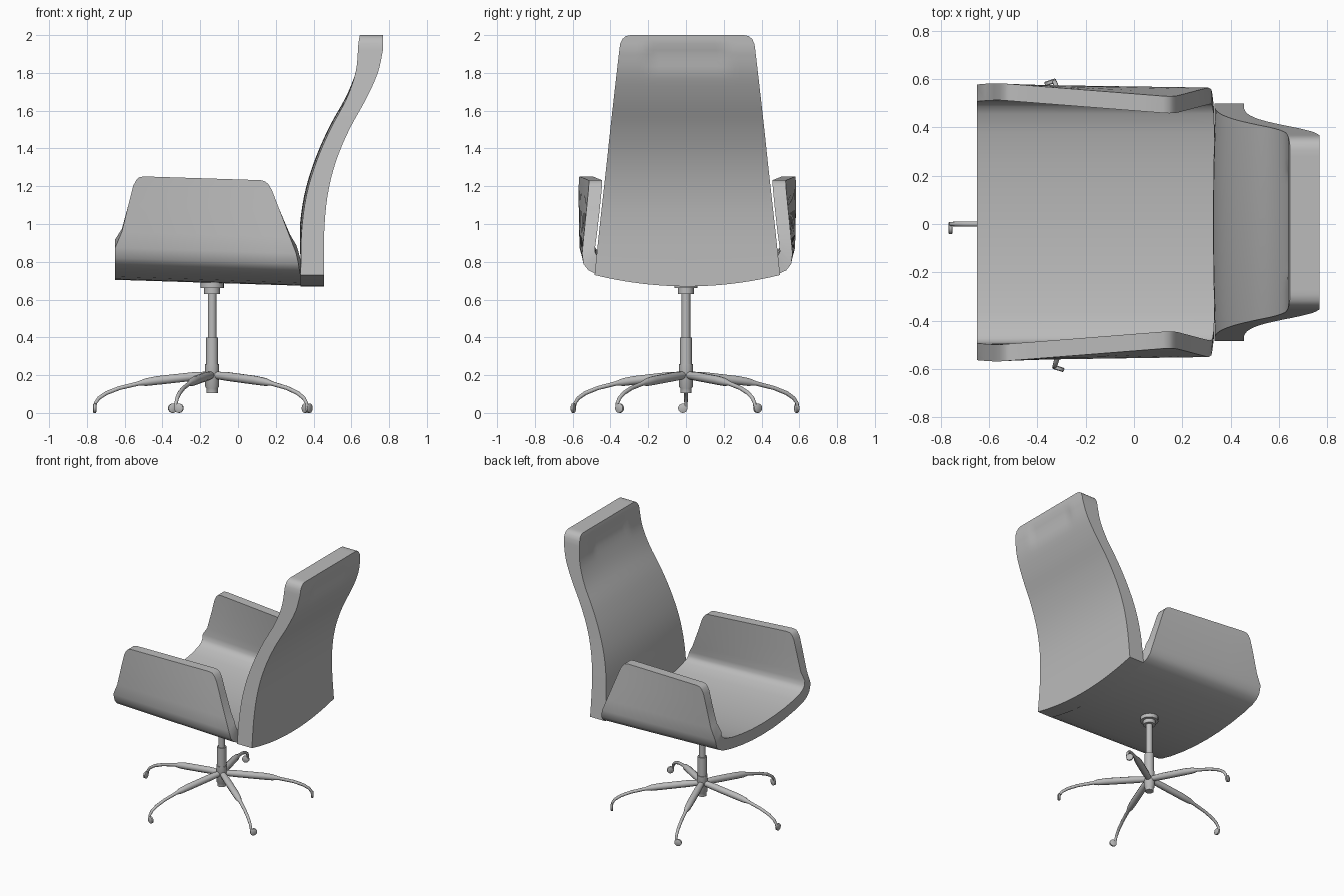
import bpy, math
from mathutils import Vector

cube = bpy.data.objects.get("Cube")
if cube:
    bpy.data.objects.remove(cube, do_unlink=True)

grey = bpy.data.materials.new("plain_grey")
grey.use_nodes = True
grey.diffuse_color = (0.5, 0.5, 0.5, 1)
grey.node_tree.nodes["Principled BSDF"].inputs["Base Color"].default_value = (0.5, 0.5, 0.5, 1)

BASE = Vector((-0.137, 0, 0))
CHAIR_Y = 0.007


def loft(name, rings, angle=35):
    """Skin a list of closed rings and cap both ends."""
    n = len(rings[0])
    verts = [p for ring in rings for p in ring]
    faces = [(i * n + j, i * n + (j + 1) % n, (i + 1) * n + (j + 1) % n, (i + 1) * n + j)
             for i in range(len(rings) - 1) for j in range(n)]
    # caps are strips of quads between the two halves of the ring
    for start in (0, (len(rings) - 1) * n):
        faces += [(start + j, start + j + 1, start + n - 2 - j, start + n - 1 - j)
                  for j in range(n // 2 - 1)]
    mesh = bpy.data.meshes.new(name)
    mesh.from_pydata(verts, [], faces)
    mesh.materials.append(grey)
    obj = bpy.data.objects.new(name, mesh)
    bpy.context.collection.objects.link(obj)
    bpy.ops.object.select_all(action='DESELECT')
    obj.select_set(True)
    bpy.context.view_layer.objects.active = obj
    bpy.ops.object.mode_set(mode='EDIT')
    bpy.ops.mesh.select_all(action='SELECT')
    bpy.ops.mesh.normals_make_consistent(inside=False)
    bpy.ops.object.mode_set(mode='OBJECT')
    bpy.ops.object.shade_smooth_by_angle(angle=math.radians(angle))
    return obj


def smooth_rows(rows, steps):
    """Catmull-Rom interpolation through rows of numbers."""
    out = []
    for i in range(len(rows) - 1):
        a, b, c, d = (Vector(rows[max(0, min(len(rows) - 1, i + k))]) for k in (-1, 0, 1, 2))
        for s in range(steps):
            t = s / steps
            out.append(b + (c - a) * t / 2 + (a * 2 - b * 5 + c * 4 - d) * t * t / 2
                       + (b * 3 - a - c * 3 + d) * t ** 3 / 2)
    return out + [Vector(rows[-1])]


# Seat shell with arms: outer y, outer height, inner y, inner height, front x, back x
half = [
    (0.00, 0.000, 0.00, 0.085, -0.65, 0.33),
    (0.13, 0.004, 0.13, 0.089, -0.65, 0.33),
    (0.26, 0.017, 0.25, 0.100, -0.65, 0.33),
    (0.39, 0.038, 0.37, 0.119, -0.65, 0.33),
    (0.48, 0.060, 0.45, 0.142, -0.65, 0.33),
    (0.525, 0.082, 0.48, 0.160, -0.65, 0.325),
    (0.555, 0.115, 0.495, 0.180, -0.65, 0.32),
    (0.57, 0.170, 0.50, 0.215, -0.65, 0.308),
    (0.573, 0.255, 0.503, 0.270, -0.615, 0.275),
    (0.575, 0.400, 0.505, 0.400, -0.58, 0.219),
    (0.575, 0.500, 0.505, 0.500, -0.555, 0.18),
    (0.575, 0.530, 0.505, 0.530, -0.54, 0.162),
    (0.575, 0.546, 0.505, 0.546, -0.525, 0.145),
    (0.575, 0.552, 0.505, 0.552, -0.50, 0.12),
]
section = [(-1, r) for r in reversed(half[1:])] + [(1, r) for r in half]


def shell_point(side, row, s, inner):
    x = row[4] + (row[5] - row[4]) * s
    y, h = (row[2], row[3]) if inner else (row[0], row[1])
    lean = 0.055 * max(0, row[1] - 0.08) / 0.47 * max(0, (x + 0.55) / 0.7)
    return (x, CHAIR_Y + side * (y - lean), 0.684 - 0.032 * x + h)


STEPS = 8
loft("seat_shell", [[shell_point(a, r, i / STEPS, False) for a, r in section]
                    + [shell_point(a, r, i / STEPS, True) for a, r in reversed(section)]
                    for i in range(STEPS + 1)])

# Backrest: height, front x, rear x, half width
spine = smooth_rows([
    (0.73, 0.332, 0.455, 0.491),
    (0.95, 0.336, 0.456, 0.468),
    (1.15, 0.362, 0.474, 0.446),
    (1.33, 0.415, 0.518, 0.426),
    (1.50, 0.488, 0.589, 0.408),
    (1.66, 0.573, 0.677, 0.390),
    (1.80, 0.622, 0.740, 0.374),
    (1.92, 0.635, 0.767, 0.360),
], 4) + [(1.955, 0.637, 0.768, 0.355), (1.98, 0.641, 0.768, 0.343),
         (1.995, 0.644, 0.768, 0.325), (2.0, 0.645, 0.768, 0.30)]
columns = [k / 12 for k in range(-12, 13)]


def back_ring(z, front, rear, width):
    near, far = [], []
    for u in columns:
        dip = 0.06 * (1 - u * u) * max(0, 1 - (z - 0.73) / 0.15)
        bulge = 0.012 * (1 - u * u) * max(0, min(1, (z - 0.8) / 0.2, (1.8 - z) / 0.2))
        # shallow headrest panel
        panel = 0.01 * max(0, min(1, (0.62 - abs(u)) * 10)) * max(0, min(1, (z - 1.79) / 0.08, (1.955 - z) / 0.03))
        near.append((front - bulge + panel, CHAIR_Y + u * width, z - dip))
        far.append((rear - panel, CHAIR_Y + u * width, z - dip))
    return near + far[::-1]


loft("backrest", [back_ring(*row) for row in spine])


def lathe(name, profile, sides=20):
    return loft(name, [[BASE + Vector((r * math.cos(k * math.tau / sides),
                                       r * math.sin(k * math.tau / sides), z))
                        for k in range(sides)] for r, z in profile])


# Central column
lathe("hub", [(0.03, 0.105), (0.03, 0.13), (0.037, 0.14), (0.037, 0.26)])
lathe("column_sleeve", [(0.032, 0.25), (0.032, 0.40), (0.023, 0.40), (0.023, 0.64)])
lathe("seat_mount", [(0.042, 0.63), (0.042, 0.66), (0.062, 0.66), (0.062, 0.70)])

# Five legs: distance from hub, height, radius
leg_path = [(0.02, 0.200, 0.020), (0.10, 0.193, 0.024), (0.29, 0.172, 0.024),
            (0.35, 0.163, 0.021), (0.39, 0.156, 0.012), (0.49, 0.132, 0.011),
            (0.56, 0.105, 0.011), (0.60, 0.078, 0.010), (0.618, 0.052, 0.009),
            (0.622, 0.025, 0.008)]
for i in range(5):
    a = math.pi + i * math.tau / 5
    out = Vector((math.cos(a), math.sin(a), 0))
    side = Vector((-out.y, out.x, 0))
    up = Vector((0, 0, 1))
    pts = [BASE + out * r + up * z for r, z, _ in leg_path]
    rings = []
    for k, p in enumerate(pts):
        along = (pts[min(k + 1, len(pts) - 1)] - pts[max(k - 1, 0)]).normalized()
        normal = side.cross(along)
        rings.append([p + (side * math.cos(t) + normal * math.sin(t)) * leg_path[k][2]
                      for t in (j * math.tau / 10 for j in range(10))])
    loft(f"leg_{i + 1}", rings, 50)
    # caster wheel, axle pointing outward
    centre = BASE + out * 0.622 + side * 0.017 + up * 0.025
    loft(f"caster_{i + 1}", [[centre + out * d + (side * math.cos(t) + up * math.sin(t)) * r
                              for t in (j * math.tau / 16 for j in range(16))]
                             for d, r in ((-0.009, 0.02), (-0.006, 0.025), (0.006, 0.025), (0.009, 0.02))])
